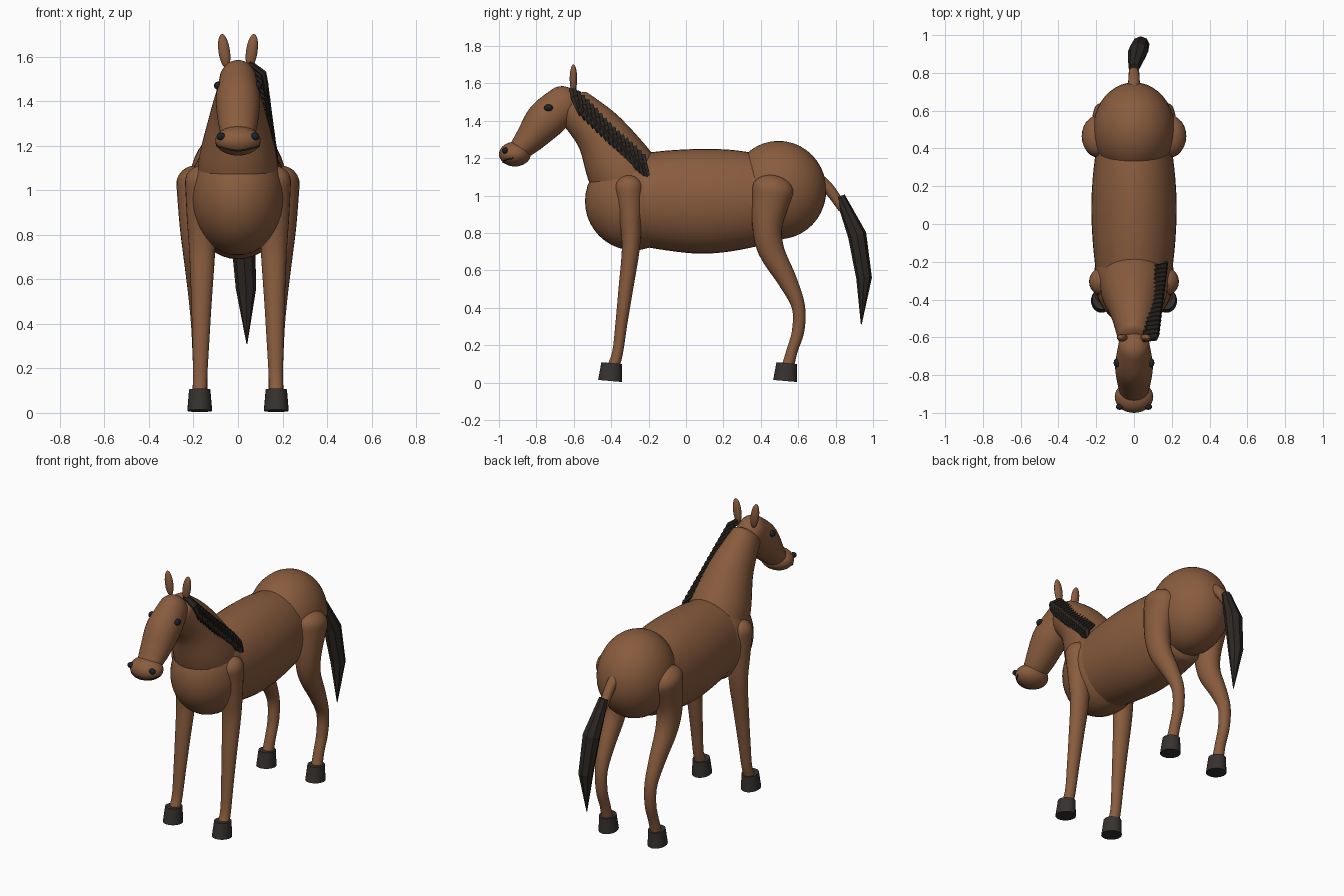
import bpy, bmesh, math
from mathutils import Vector

if "Cube" in bpy.data.objects:
    bpy.data.objects.remove(bpy.data.objects["Cube"])


def material(name, rgb):
    m = bpy.data.materials.new(name)
    m.diffuse_color = (*rgb, 1)
    m.use_nodes = True
    m.node_tree.nodes["Principled BSDF"].inputs["Base Color"].default_value = m.diffuse_color
    return m


COAT = material("coat", (0.25, 0.107, 0.048))
HAIR = material("hair", (0.026, 0.020, 0.016))
HOOF = material("hoof", (0.038, 0.032, 0.028))
EYE = material("eye", (0.012, 0.016, 0.022))


def finish(ob, name, mat, smooth=True):
    ob.name = name
    ob.data.materials.append(mat)
    if smooth:
        bpy.ops.object.select_all(action='DESELECT')
        ob.select_set(True)
        bpy.context.view_layer.objects.active = ob
        bpy.ops.object.shade_smooth_by_angle(angle=math.radians(40))
    return ob


def spline(keys, steps):
    """Catmull-Rom through tuples of any length."""
    out = []
    for i in range(len(keys) - 1):
        a, b, c, d = (keys[max(0, min(len(keys) - 1, i + k))] for k in (-1, 0, 1, 2))
        for s in range(steps):
            t = s / steps
            out.append(tuple(0.5 * (2 * q + (r - p) * t + (2 * p - 5 * q + 4 * r - w) * t * t
                                    + (3 * q - p - 3 * r + w) * t ** 3)
                             for p, q, r, w in zip(a, b, c, d)))
    return out + [keys[-1]]


def loft(name, keys, mat, sides=28, steps=6, domes=(0, 0)):
    """Skin elliptical sections (x, y, z, radius across x, radius in side plane)."""
    secs = spline(keys, steps)
    pos = [Vector(s[:3]) for s in secs]
    rings = []
    for i, s in enumerate(secs):
        t = (pos[min(i + 1, len(pos) - 1)] - pos[max(i - 1, 0)]).normalized()
        rings.append((pos[i], t, s[3], s[4]))

    def dome(ring, depth, sign):
        p, t, a, b = ring
        angles = [math.radians(k) for k in (15, 30, 45, 60, 75, 86)]
        return [(p + t * sign * depth * math.sin(g), t, a * math.cos(g), b * math.cos(g)) for g in angles]

    first, last = rings[0], rings[-1]
    if domes[0]:
        rings = dome(first, domes[0], -1)[::-1] + rings
    if domes[1]:
        rings += dome(last, domes[1], 1)
    bm = bmesh.new()
    loops = []
    for p, t, a, b in rings:
        u = (Vector((1, 0, 0)) - t * t.x).normalized()
        v = t.cross(u)
        loops.append([bm.verts.new(p + u * a * math.cos(2 * math.pi * k / sides)
                                   + v * b * math.sin(2 * math.pi * k / sides)) for k in range(sides)])
    for l0, l1 in zip(loops, loops[1:]):
        for k in range(sides):
            n = (k + 1) % sides
            bm.faces.new((l0[k], l0[n], l1[n], l1[k]))
    bm.faces.new(loops[0])
    bm.faces.new(loops[-1])
    bmesh.ops.recalc_face_normals(bm, faces=bm.faces)
    me = bpy.data.meshes.new(name)
    bm.to_mesh(me)
    bm.free()
    ob = bpy.data.objects.new(name, me)
    bpy.context.collection.objects.link(ob)
    return finish(ob, name, mat, steps > 1)


def ball(name, loc, scale, mat, rot=(0, 0, 0), seg=32):
    bpy.ops.mesh.primitive_uv_sphere_add(segments=seg, ring_count=seg // 2, radius=1, location=loc, rotation=rot)
    ob = bpy.context.object
    ob.scale = scale
    return finish(ob, name, mat)


# Trunk
loft("barrel", [(0, -0.27, 0.98, 0.200, 0.243), (0, -0.10, 0.975, 0.218, 0.267),
                (0, 0.08, 0.97, 0.226, 0.28), (0, 0.25, 0.975, 0.218, 0.27),
                (0, 0.42, 0.98, 0.198, 0.24)], COAT, 40, domes=(0.05, 0.05))
ball("chest", (0, -0.28, 0.97), (0.212, 0.26, 0.262), COAT, seg=40)
ball("rump", (0, 0.495, 1.03), (0.218, 0.255, 0.263), COAT, seg=40)

# Neck and head
loft("neck", [(0, -0.60, 1.475, 0.085, 0.105), (0, -0.458, 1.33, 0.128, 0.138),
              (0, -0.35, 1.145, 0.175, 0.185), (0, -0.28, 1.02, 0.18, 0.18)],
     COAT, 36, domes=(0.04, 0.05))
loft("head", [(0, -0.655, 1.49, 0.085, 0.10), (0, -0.75, 1.405, 0.10, 0.106),
              (0, -0.83, 1.31, 0.09, 0.082), (0, -0.89, 1.245, 0.075, 0.06)],
     COAT, 32, domes=(0.09, 0.04))
ball("muzzle", (0, -0.915, 1.222), (0.102, 0.085, 0.066), COAT)

# Mouth line
cu = bpy.data.curves.new("mouth", 'CURVE')
cu.dimensions = '3D'
cu.bevel_depth = 0.004
sp = cu.splines.new('POLY')
sp.points.add(20)
for i, pt in enumerate(sp.points):
    a = math.radians(-85 + 8.5 * i)
    z = 1.178 + 0.022 * math.sin(a) ** 2
    k = math.sqrt(1 - ((z - 1.222) / 0.066) ** 2)
    pt.co = (0.102 * k * math.sin(a), -0.915 - 0.085 * k * math.cos(a), z, 1)
mouth = bpy.data.objects.new("mouth", cu)
bpy.context.collection.objects.link(mouth)
finish(mouth, "mouth", HAIR, False)

# Paired parts
for side, tag in ((1, "right"), (-1, "left")):
    ball("eye_" + tag, (side * 0.091, -0.735, 1.47), (0.017, 0.024, 0.018), EYE, seg=16)
    ball("nostril_" + tag, (side * 0.076, -0.968, 1.242), (0.02, 0.016, 0.017), EYE, seg=16)
    ball("ear_" + tag, (side * 0.062, -0.602, 1.625), (0.026, 0.02, 0.078), COAT,
         (0, side * math.radians(8), 0), 20)

    front = [(0.165, -0.305, 1.04, 0.073, 0.075), (0.164, -0.297, 0.88, 0.066, 0.060),
             (0.161, -0.295, 0.72, 0.058, 0.048), (0.164, -0.322, 0.50, 0.046, 0.039),
             (0.167, -0.345, 0.32, 0.038, 0.032), (0.17, -0.366, 0.16, 0.032, 0.029),
             (0.172, -0.395, 0.07, 0.034, 0.034)]
    hind = [(0.19, 0.465, 1.03, 0.087, 0.112), (0.188, 0.435, 0.85, 0.075, 0.082),
            (0.183, 0.455, 0.71, 0.063, 0.070), (0.178, 0.54, 0.55, 0.048, 0.052),
            (0.174, 0.60, 0.41, 0.038, 0.036), (0.171, 0.60, 0.28, 0.034, 0.033),
            (0.17, 0.567, 0.17, 0.032, 0.030), (0.172, 0.54, 0.07, 0.034, 0.034)]
    for pos, leg, top, hoof_y in (("front", front, 0.07, -0.402), ("hind", hind, 0.08, 0.534)):
        loft(f"{pos}_leg_{tag}", [(side * x, y, z, a, b) for x, y, z, a, b in leg],
             COAT, 24, domes=(top, 0))
        # Hoof, tipped slightly toward the heel
        bpy.ops.mesh.primitive_cone_add(vertices=24, radius1=0.056, radius2=0.048, depth=0.096,
                                        location=(side * 0.172, hoof_y, 0.057),
                                        rotation=(math.radians(-5), 0, 0))
        hoof = bpy.context.object
        hoof.scale = (1, 1.14, 1)
        finish(hoof, f"{pos}_hoof_{tag}", HOOF)

# Tail
loft("tail_dock", [(0, 0.70, 1.09, 0.036, 0.036), (0, 0.765, 1.035, 0.03, 0.03),
                   (0, 0.84, 0.93, 0.026, 0.026)], COAT, 16)
loft("tail_hair", [(0, 0.825, 0.995, 0.03, 0.026), (0.022, 0.915, 0.79, 0.054, 0.05),
                   (0.036, 0.952, 0.56, 0.046, 0.042), (0.04, 0.937, 0.31, 0.002, 0.002)],
     HAIR, 8, steps=1)

# Mane locks, falling to the right side of the neck
LOCKS = 17
for i in range(LOCKS):
    t = i / (LOCKS - 1)
    x, y, z = 0.05 + 0.065 * t, -0.605 + 0.37 * t, 1.575 - 0.36 * t
    loft(f"mane_lock_{i + 1:02d}",
         [(x, y, z, 0.012, 0.022), (x + 0.065 - 0.015 * t, y + 0.008, z - 0.05, 0.014, 0.023),
          (x + 0.075 - 0.02 * t, y + 0.025, z - 0.10, 0.012, 0.018),
          (x + 0.07 - 0.01 * t, y + 0.038, z - 0.15, 0.003, 0.004)],
         HAIR, 6, steps=1)
